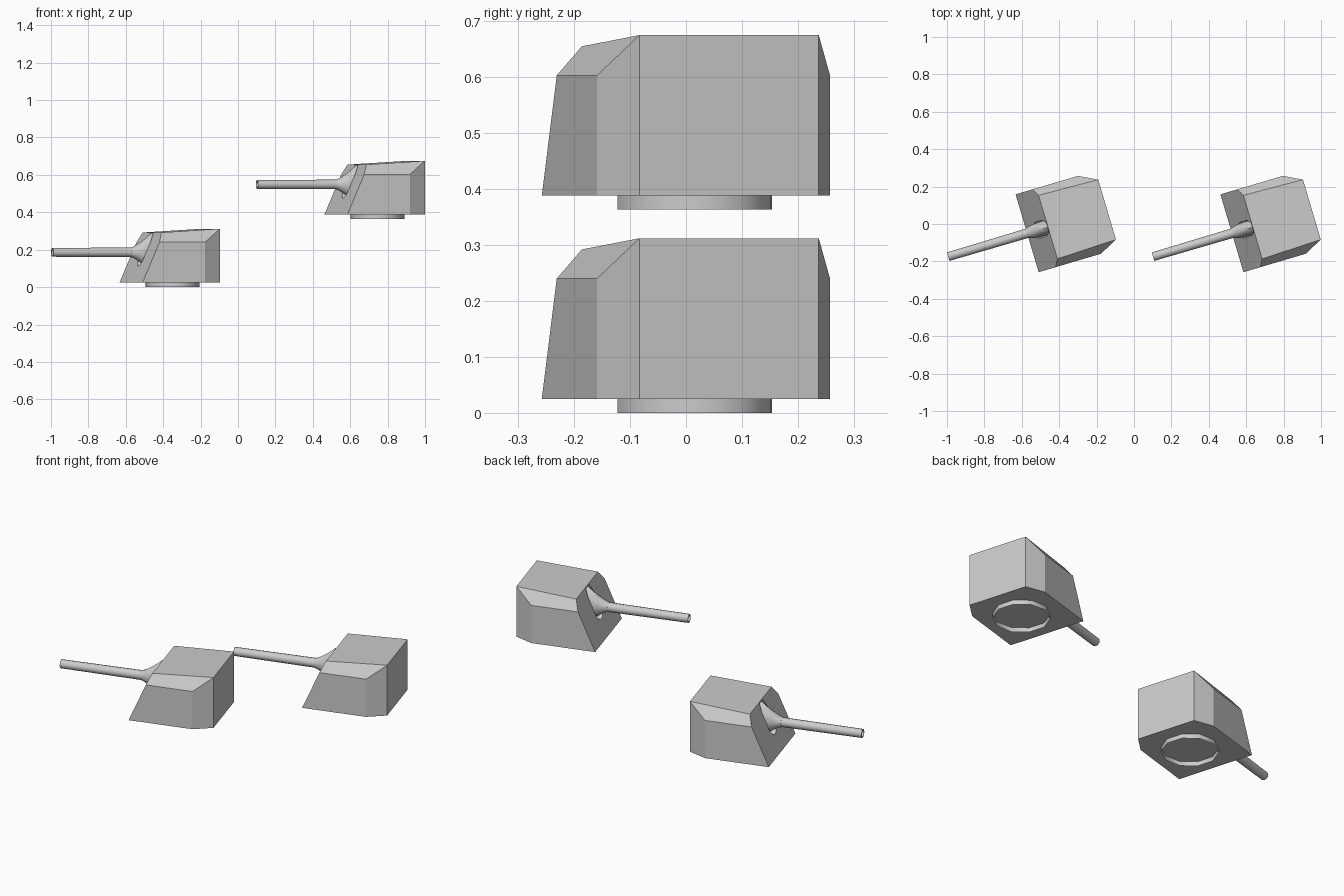
import bpy, bmesh
from math import sin, cos, pi, radians
from mathutils import Matrix, Vector

if "Cube" in bpy.data.objects:
    bpy.data.objects.remove(bpy.data.objects["Cube"])

ANGLE = radians(16.5)   # turret yaw; local -x is the gun direction
GUN_Z = 0.186


def finish(name, bm, place, smooth=False):
    bmesh.ops.recalc_face_normals(bm, faces=bm.faces)
    me = bpy.data.meshes.new(name)
    bm.to_mesh(me)
    bm.free()
    ob = bpy.data.objects.new(name, me)
    ob.matrix_world = place
    bpy.context.collection.objects.link(ob)
    bpy.ops.object.select_all(action='DESELECT')
    ob.select_set(True)
    bpy.context.view_layer.objects.active = ob
    if smooth:
        bpy.ops.object.shade_smooth_by_angle(angle=radians(40))
    return ob


def loft(stations, sides=12):
    """Skin ellipses given as (x, half width, half height) along the gun axis."""
    bm = bmesh.new()
    rings = []
    for x, ry, rz in stations:
        rings.append([bm.verts.new((x, ry * cos(2 * pi * i / sides),
                                    GUN_Z + rz * sin(2 * pi * i / sides)))
                      for i in range(sides)])
    for a, b in zip(rings, rings[1:]):
        for i in range(sides):
            j = (i + 1) % sides
            bm.faces.new((a[i], a[j], b[j], b[i]))
    bm.faces.new(rings[0])
    bm.faces.new(rings[-1])
    return bm


def turret(tag, place):
    # armoured housing: half outline mirrored, then hulled
    half = [(-.231, .217, .025), (.117, .217, .025), (.215, .167, .025),
            (-.137, .217, .24), (.117, .217, .24), (.215, .167, .312),
            (-.1143, .177, .292)]
    bm = bmesh.new()
    for x, y, z in half:
        for s in (1, -1):
            bm.verts.new((x, s * y, z))
    bmesh.ops.convex_hull(bm, input=bm.verts)
    bmesh.ops.dissolve_limit(bm, angle_limit=radians(4), verts=bm.verts, edges=bm.edges)
    body = finish(tag + "_housing", bm, place)

    # rounded gun slot cut into the sloping front plate
    w, lo, hi = .044, .112, .286
    outline = [(w * cos(a), lo + w + w * sin(a))
               for a in (pi + pi * i / 8 for i in range(9))]
    outline += [(w, hi - .04), (w * .6, hi), (-w * .6, hi), (-w, hi - .04)]
    bm = bmesh.new()
    face = bm.faces.new([bm.verts.new((-.32, y, z)) for y, z in outline])
    ext = bmesh.ops.extrude_face_region(bm, geom=[face])
    bmesh.ops.translate(bm, vec=Vector((.24, 0, 0)),
                        verts=[v for v in ext['geom'] if isinstance(v, bmesh.types.BMVert)])
    cutter = finish(tag + "_slot_cutter", bm, place)
    cutter.hide_render = True
    mod = body.modifiers.new("slot", 'BOOLEAN')
    mod.operation = 'DIFFERENCE'
    mod.solver = 'EXACT'
    mod.object = cutter
    bpy.context.view_layer.objects.active = body
    bpy.ops.object.modifier_apply(modifier=mod.name)
    bpy.data.objects.remove(cutter)

    # flared gun mantlet
    finish(tag + "_mantlet", loft([(-.232, .026, .026), (-.215, .031, .032),
                                   (-.195, .036, .044), (-.165, .04, .064),
                                   (-.122, .041, .1), (-.10, .041, .1)]), place, True)
    # barrel with a hollow muzzle
    finish(tag + "_barrel", loft([(-.62, .017, .017), (-.671, .018, .018),
                                  (-.671, .0235, .0235), (-.15, .026, .026)]), place, True)

    # open mounting ring under the housing
    bm = bmesh.new()
    bmesh.ops.create_cone(bm, cap_ends=False, segments=10, radius1=.144, radius2=.144,
                          depth=.025, matrix=Matrix.Translation((0, 0, .0125)))
    finish(tag + "_mount_ring", bm, place, True)


# two identical turrets, the second one raised
for tag, x, z in (("lower", -.35, 0), ("upper", .745, .363)):
    turret(tag, Matrix.Translation((x, .016, z)) @ Matrix.Rotation(ANGLE, 4, 'Z'))
